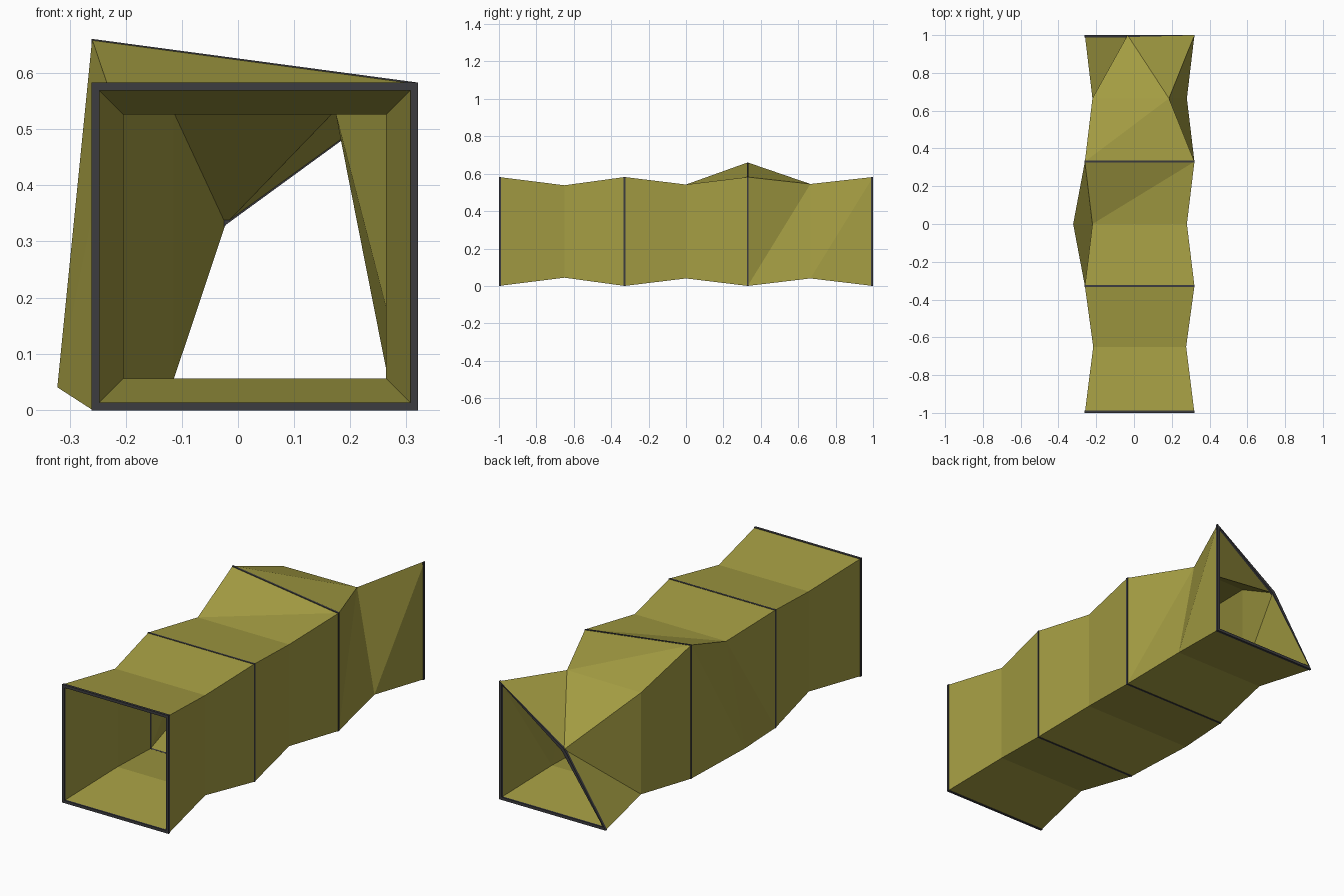
import bpy, bmesh

if "Cube" in bpy.data.objects:
    bpy.data.objects.remove(bpy.data.objects["Cube"])

def material(name, color):
    m = bpy.data.materials.new(name)
    m.diffuse_color = (*color, 1)
    m.use_nodes = True
    m.node_tree.nodes["Principled BSDF"].inputs["Base Color"].default_value = m.diffuse_color
    return m

olive = material("olive_panel", (0.37, 0.335, 0.055))
dark = material("dark_frame", (0.045, 0.045, 0.05))
T = 0.012  # wall thickness

def square(y, inset, **moved):
    """Corner ring bl, br, tr, tl at depth y; single corners can be displaced."""
    a, b, c, d = -0.26 + inset, 0.32 - inset, inset, 0.582 - inset
    ring = {"bl": (a, c), "br": (b, c), "tr": (b, d), "tl": (a, d)}
    ring.update(moved)
    return y, list(ring.values())

# Wide and narrow stations, with the bent corners
outer = [
    square(-1, 0),
    square(-0.65, 0.044),
    square(-0.328, 0),
    square(0, 0.04, bl=(-0.322, 0.04)),
    square(0.33, 0, tl=(-0.26, 0.66)),
    square(0.665, 0.04, tr=(0.185, 0.545)),
    square(1, 0, tl=(-0.034, 0.34)),
]

def shrink(section, t=T):
    y, p = section
    s = [(t, t), (-t, t), (-t, -t), (t, -t)]
    return y, [(x + dx, z + dz) for (x, z), (dx, dz) in zip(p, s)]

inner = [shrink(s) for s in outer]
# Inner left wall is dented near the back end; rear bent corner stays tight
inner[5][1][0] = (-0.115, 0.053)
inner[5][1][3] = (-0.115, 0.531)
inner[6][1][3] = (-0.022, 0.331)

def loft(bm, sections, flip=False):
    rings = [[bm.verts.new((x, y, z)) for x, z in p] for y, p in sections]
    for k in range(len(rings) - 1):
        for i in range(4):
            j = (i + 1) % 4
            a, b = rings[k][i], rings[k][j]
            d, c = rings[k + 1][i], rings[k + 1][j]
            # diagonal: walls low-to-high, last roof panel folds the other way
            if i == 1 or (i == 2 and k == 5):
                tris = [(a, b, c), (a, c, d)]
            else:
                tris = [(a, b, d), (b, c, d)]
            if i == 3:
                tris = [(a, b, d), (b, c, d)]
            for t in tris:
                bm.faces.new(t[::-1] if flip else t)
            # left wall runs tl -> bl, so b(bl, front) to d(tl, back)
    return rings

def bridge(bm, r0, r1):
    for i in range(4):
        j = (i + 1) % 4
        bm.faces.new((r0[i], r0[j], r1[j], r1[i]))

def finish(bm, name, mat):
    bmesh.ops.recalc_face_normals(bm, faces=bm.faces)
    me = bpy.data.meshes.new(name)
    bm.to_mesh(me)
    bm.free()
    me.materials.append(mat)
    ob = bpy.data.objects.new(name, me)
    bpy.context.collection.objects.link(ob)
    return ob

# Duct skin, outside and inside
bm = bmesh.new()
o = loft(bm, outer)
n = loft(bm, inner, True)
bridge(bm, o[0], n[0])
bridge(bm, o[-1], n[-1])
finish(bm, "duct_shell", olive)

# Dark frames at the two mouths and the two seams
def frame(name, k, y0, y1):
    bm = bmesh.new()
    big, small = shrink(outer[k], -0.001)[1], shrink(inner[k], 0.001)[1]
    rings = [[bm.verts.new((x, y, z)) for x, z in p]
             for y, p in ((y0, big), (y1, big), (y1, small), (y0, small))]
    for q in range(4):
        bridge(bm, rings[q], rings[(q + 1) % 4])
    finish(bm, name, dark)

frame("front_rim", 0, -1.0005, -0.988)
frame("front_seam", 2, -0.333, -0.323)
frame("rear_seam", 4, 0.325, 0.335)
frame("back_rim", 6, 0.988, 1.0005)
